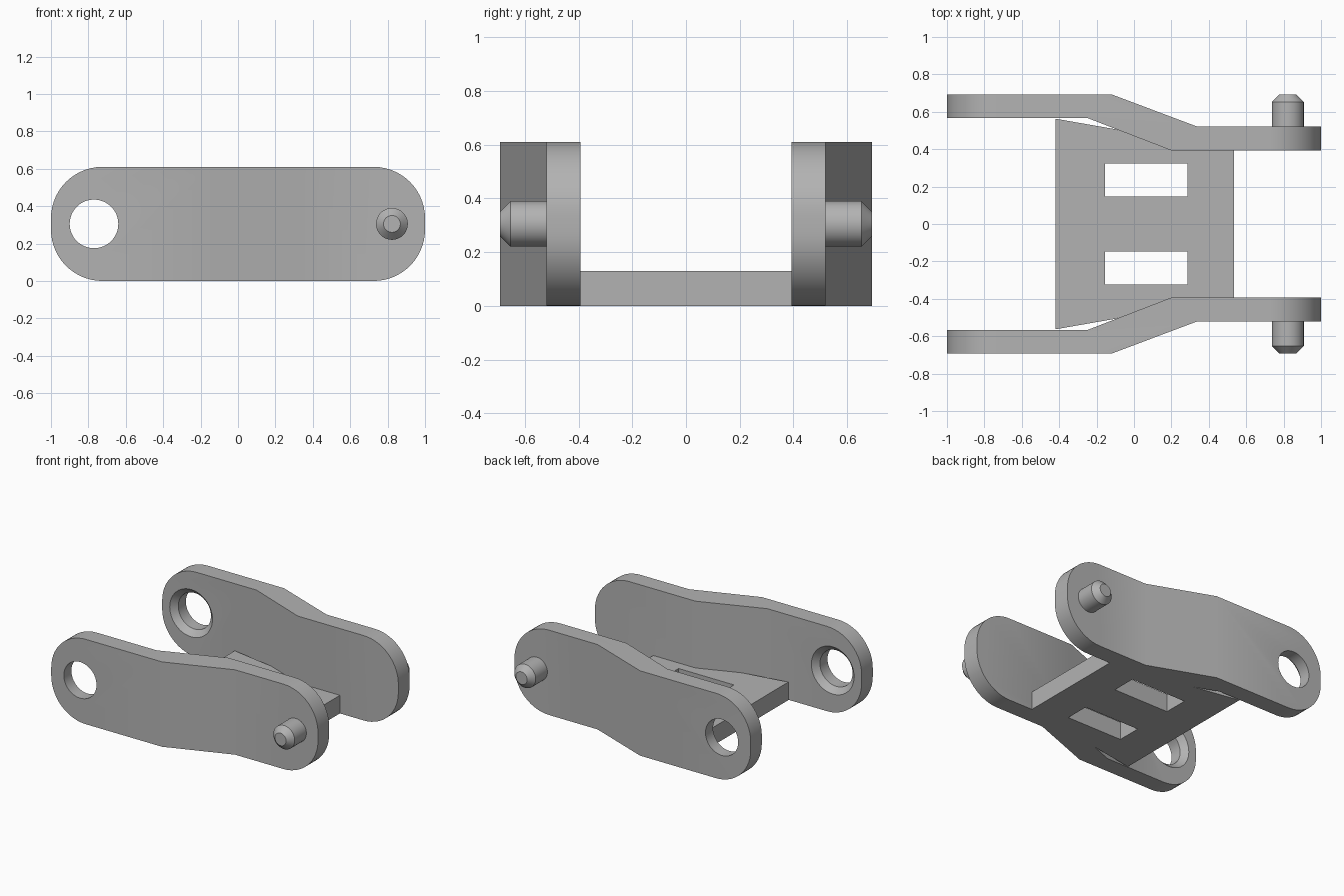
import bpy, bmesh, math
from mathutils import Matrix, Vector

cube = bpy.data.objects.get("Cube")
if cube:
    bpy.data.objects.remove(cube, do_unlink=True)

GREY = (0.45, 0.45, 0.45, 1)
metal = bpy.data.materials.new("plain grey")
metal.use_nodes = True
metal.diffuse_color = GREY
metal.node_tree.nodes["Principled BSDF"].inputs["Base Color"].default_value = GREY

HEIGHT = 0.61
MID = HEIGHT / 2


def prism(name, points, axis, start, end):
    """Extrude a closed 2D outline along y (points are x, z) or z (points are x, y)."""
    bm = bmesh.new()
    place = (lambda a, b: (a, start, b)) if axis == "y" else (lambda a, b: (a, b, start))
    face = bm.faces.new([bm.verts.new(place(a, b)) for a, b in points])
    moved = bmesh.ops.extrude_face_region(bm, geom=[face])["geom"]
    offset = Vector((0, end - start, 0)) if axis == "y" else Vector((0, 0, end - start))
    bmesh.ops.translate(bm, vec=offset, verts=[v for v in moved if isinstance(v, bmesh.types.BMVert)])
    return finish(name, bm)


def lathe_y(name, x, z, profile, sides=48):
    """Revolve (radius, y) rings around an axis parallel to y."""
    bm = bmesh.new()
    rings = []
    for r, y in profile:
        rings.append([bm.verts.new((x + r * math.cos(t), y, z + r * math.sin(t)))
                      for t in (math.tau * i / sides for i in range(sides))])
    for a, b in zip(rings, rings[1:]):
        for i in range(sides):
            j = (i + 1) % sides
            bm.faces.new((a[i], a[j], b[j], b[i]))
    bm.faces.new(rings[0])
    bm.faces.new(rings[-1])
    return finish(name, bm)


def finish(name, bm):
    bmesh.ops.recalc_face_normals(bm, faces=bm.faces[:])
    mesh = bpy.data.meshes.new(name)
    bm.to_mesh(mesh)
    bm.free()
    mesh.materials.append(metal)
    obj = bpy.data.objects.new(name, mesh)
    bpy.context.collection.objects.link(obj)
    return obj


def activate(obj):
    bpy.ops.object.select_all(action="DESELECT")
    obj.select_set(True)
    bpy.context.view_layer.objects.active = obj


def cut(obj, cutter, operation):
    mod = obj.modifiers.new("cut", "BOOLEAN")
    mod.operation = operation
    mod.solver = "EXACT"
    mod.object = cutter
    activate(obj)
    bpy.ops.object.modifier_apply(modifier=mod.name)
    bpy.data.objects.remove(cutter, do_unlink=True)


def smooth(obj):
    activate(obj)
    bpy.ops.object.shade_smooth_by_angle(angle=math.radians(30))


def mirrored(obj, name):
    """Copy a left-hand part to the front side, across y = 0."""
    copy = obj.copy()
    copy.data = obj.data.copy()
    copy.name = name
    copy.data.transform(Matrix.Scale(-1, 4, (0, 1, 0)))
    copy.data.flip_normals()
    bpy.context.collection.objects.link(copy)
    smooth(copy)


def rounded_outline(half, height, radius, steps=14):
    points = []
    corners = [(half - radius, height - radius), (radius - half, height - radius),
               (radius - half, radius), (half - radius, radius)]
    for k, (cx, cz) in enumerate(corners):
        for i in range(steps + 1):
            t = math.pi / 2 * (k + i / steps)
            points.append((cx + radius * math.cos(t), cz + radius * math.sin(t)))
    return points


# Cranked side plate with rounded ends
plate = prism("back_side_plate",
              [(-1.1, 0.693), (-0.12, 0.693), (0.34, 0.52), (1.1, 0.52),
               (1.1, 0.393), (0.2, 0.393), (-0.25, 0.567), (-1.1, 0.567)],
              "z", -0.1, HEIGHT + 0.1)
cut(plate, prism("end_cutter", rounded_outline(1, HEIGHT, 0.275), "y", 0.2, 0.9), "INTERSECT")

# Pin hole, countersunk on the inside
hole = lathe_y("hole_cutter", -0.77, MID,
               [(0.21, 0.527), (0.17, 0.567), (0.13, 0.607), (0.13, 0.8)])
cut(plate, hole, "DIFFERENCE")
smooth(plate)
mirrored(plate, "front_side_plate")

# Pin with chamfered tip
pin = lathe_y("back_pin", 0.823, MID,
              [(0.085, 0.47), (0.085, 0.653), (0.045, 0.693)])
smooth(pin)
mirrored(pin, "front_pin")

# Floor plate joining the sides, with two windows
half_floor = [(-0.42, 0.563), (-0.1, 0.507), (0.2, 0.42), (0.535, 0.42)]
floor = prism("floor_plate", half_floor + [(x, -y) for x, y in reversed(half_floor)],
              "z", 0, 0.13)
for side in (-1, 1):
    near, far = side * 0.148, side * 0.323
    window = prism("window_cutter",
                   [(-0.155, near), (0.285, near), (0.285, far), (-0.155, far)],
                   "z", -0.1, 0.3)
    cut(floor, window, "DIFFERENCE")
